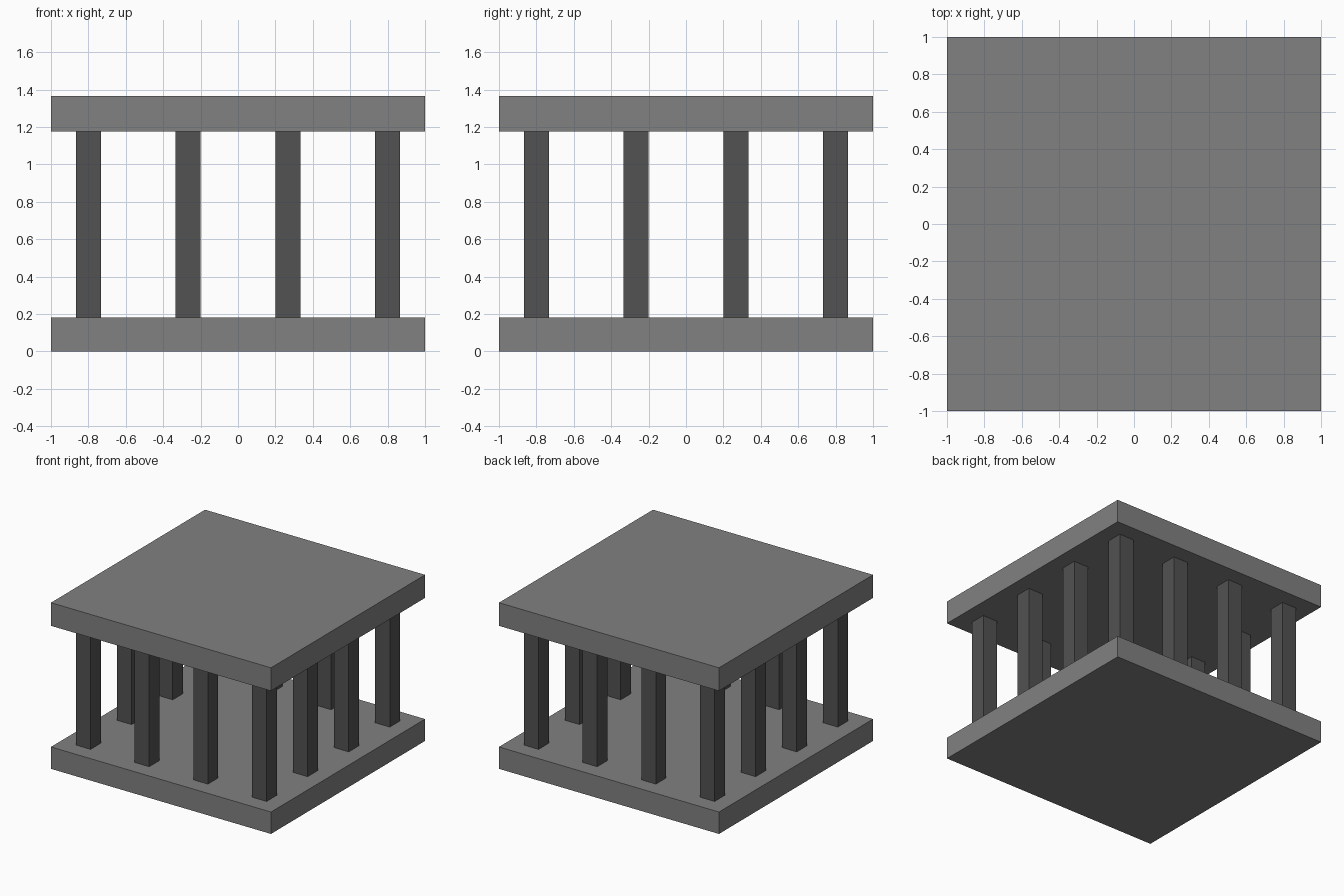
import bpy

if "Cube" in bpy.data.objects:
    bpy.data.objects.remove(bpy.data.objects["Cube"])

SLAB_TOP = 0.18      # top of the base slab
ROOF_BOTTOM = 1.175  # underside of the roof slab
ROOF_TOP = 1.365


def grey(name, value):
    mat = bpy.data.materials.new(name)
    mat.diffuse_color = (value, value, value, 1)
    mat.use_nodes = True
    mat.node_tree.nodes["Principled BSDF"].inputs["Base Color"].default_value = mat.diffuse_color
    return mat


def box(name, x, y, width, z0, z1, mat):
    """Square-plan box standing between two heights."""
    bpy.ops.mesh.primitive_cube_add(size=1, location=(x, y, (z0 + z1) / 2))
    ob = bpy.context.object
    ob.name = name
    ob.scale = (width, width, z1 - z0)
    bpy.ops.object.transform_apply(location=False, rotation=False, scale=True)
    ob.data.materials.append(mat)
    return ob


slab_grey = grey("slab_grey", 0.22)
pillar_grey = grey("pillar_grey", 0.085)

# Base and roof slabs
box("base_slab", 0, 0, 2, 0, SLAB_TOP, slab_grey)
box("roof_slab", 0, 0, 2, ROOF_BOTTOM, ROOF_TOP, slab_grey)

# Ring of square pillars: a 4 x 4 grid with the middle left open
spots = [-0.8 + i * 1.6 / 3 for i in range(4)]
for i, x in enumerate(spots):
    for j, y in enumerate(spots):
        if i in (0, 3) or j in (0, 3):
            box(f"pillar_{i}_{j}", x, y, 0.133, SLAB_TOP, ROOF_BOTTOM, pillar_grey)
